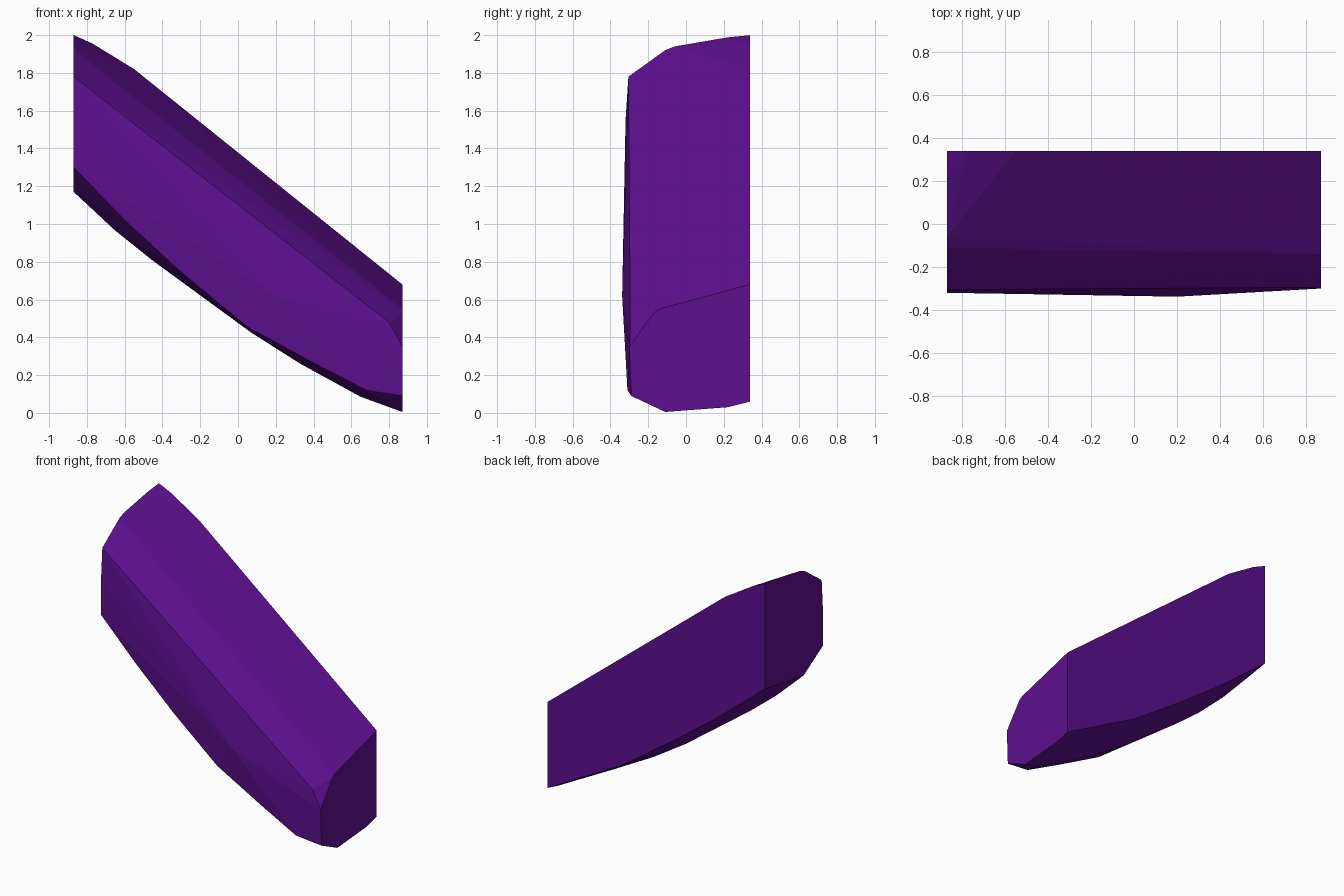
import bpy
import bmesh

# Remove the default object
cube = bpy.data.objects.get("Cube")
if cube:
    bpy.data.objects.remove(cube, do_unlink=True)

# Single purple material
purple = bpy.data.materials.new("deep purple")
purple.use_nodes = True
colour = (0.11, 0.005, 0.28, 1.0)
purple.diffuse_color = colour
purple.node_tree.nodes["Principled BSDF"].inputs["Base Color"].default_value = colour

END, BACK = 0.87, 0.34

# Cross-sections (y, z) of the two flat ends
high_end = [(BACK, 2.0), (0.22, 1.988), (-0.06, 1.94), (-0.11, 1.92), (-0.305, 1.78),
            (-0.32, 1.55), (-0.318, 1.3), (-0.1, 1.17), (0.13, 1.205), (BACK, 1.24)]
low_end = [(BACK, 0.68), (-0.14, 0.55), (-0.17, 0.53), (-0.3, 0.35),
           (-0.29, 0.09), (-0.11, 0.005), (0.22, 0.03), (BACK, 0.06)]

# Long edges between the ends, as (x, z) paths at one depth
rails = {
    BACK: [(-0.77, 1.955), (-0.55, 1.82),                                # top back
           (-0.475, 0.92), (-0.165, 0.69), (0.28, 0.38)],                # bottom back
    -0.1: [(-0.65, 0.965), (-0.45, 0.805), (0.07, 0.425),
           (0.33, 0.26), (0.65, 0.085)],                                 # keel
    -0.31: [(-0.6, 1.02), (-0.3, 0.745), (0.05, 0.455), (0.4, 0.265), (0.68, 0.12)],  # lower front
    -0.338: [(0.2, 0.62)],                                               # front crown
    -0.295: [(0.8, 0.48)],                                               # upper front corner
}

points = [(-END, y, z) for y, z in high_end] + [(END, y, z) for y, z in low_end]
points += [(x, y, z) for y, path in rails.items() for x, z in path]

# Stretch a faceted skin over the edges
bm = bmesh.new()
for p in points:
    bm.verts.new(p)
hull = bmesh.ops.convex_hull(bm, input=bm.verts[:])
bmesh.ops.delete(bm, geom=[v for v in bm.verts if not v.link_faces], context='VERTS')
bmesh.ops.dissolve_limit(bm, angle_limit=0.01, verts=bm.verts[:], edges=bm.edges[:])
bmesh.ops.recalc_face_normals(bm, faces=bm.faces[:])

mesh = bpy.data.meshes.new("slanted_body")
bm.to_mesh(mesh)
bm.free()
mesh.materials.append(purple)
body = bpy.data.objects.new("slanted_body", mesh)
bpy.context.collection.objects.link(body)
